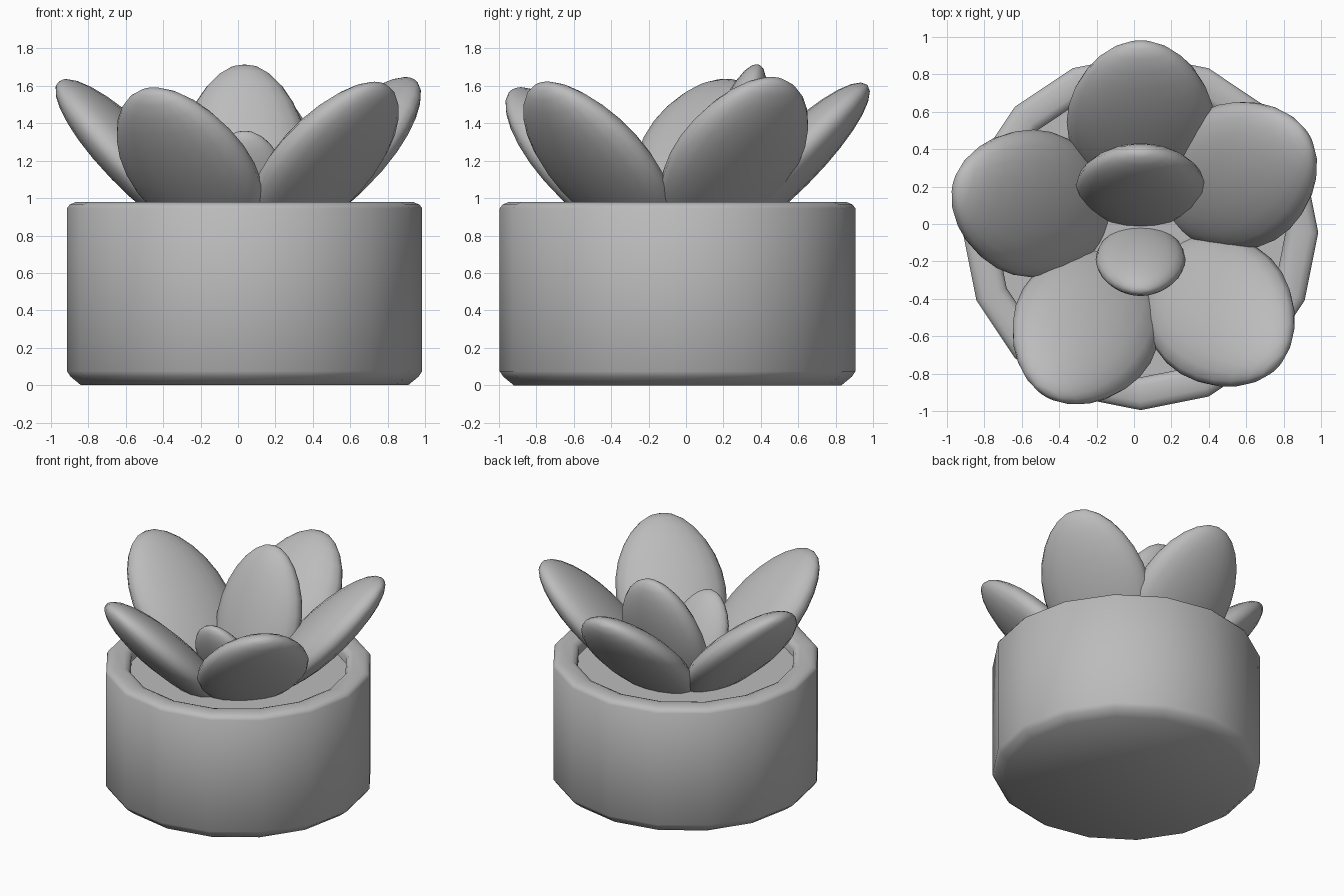
import bpy, bmesh, math
from mathutils import Matrix, Vector

if "Cube" in bpy.data.objects:
    bpy.data.objects.remove(bpy.data.objects["Cube"], do_unlink=True)

CENTRE = Vector((0.035, -0.045, 0))

grey = bpy.data.materials.new("plain_grey")
grey.use_nodes = True
grey.diffuse_color = (0.5, 0.5, 0.5, 1)
grey.node_tree.nodes["Principled BSDF"].inputs["Base Color"].default_value = (0.5, 0.5, 0.5, 1)


def add_object(name, bm, angle):
    bmesh.ops.recalc_face_normals(bm, faces=bm.faces)
    mesh = bpy.data.meshes.new(name)
    bm.to_mesh(mesh)
    bm.free()
    mesh.materials.append(grey)
    obj = bpy.data.objects.new(name, mesh)
    bpy.context.collection.objects.link(obj)
    bpy.ops.object.select_all(action="DESELECT")
    obj.select_set(True)
    bpy.context.view_layer.objects.active = obj
    bpy.ops.object.shade_smooth_by_angle(angle=math.radians(angle))
    return obj


def lathe(name, profile, sides=16):
    """Rings from (radius, height) pairs, capped at both ends."""
    bm = bmesh.new()
    rings = []
    for r, z in profile:
        rings.append([bm.verts.new(CENTRE + Vector((
            r * math.cos(math.tau * i / sides), r * math.sin(math.tau * i / sides), z)))
            for i in range(sides)])
    for low, high in zip(rings, rings[1:]):
        for i in range(sides):
            j = (i + 1) % sides
            bm.faces.new((low[i], low[j], high[j], high[i]))
    bm.faces.new(rings[0])
    bm.faces.new(rings[-1])
    return add_object(name, bm, 50)


def leaf(name, heading, lean, radius, height, size):
    """Flattened egg: lean is its rise above level, size its half length, width, thickness."""
    bm = bmesh.new()
    bmesh.ops.create_uvsphere(bm, u_segments=20, v_segments=14, radius=1)
    for v in bm.verts:
        taper = 1 - 0.1 * v.co.z ** 2
        v.co = Vector((v.co.z * size[0], v.co.y * size[1] * taper, v.co.x * size[2]))
    bm.transform(Matrix.Translation(CENTRE)
                 @ Matrix.Rotation(math.radians(heading), 4, "Z")
                 @ Matrix.Translation((radius, 0, height))
                 @ Matrix.Rotation(math.radians(-lean), 4, "Y"))
    return add_object(name, bm, 80)


# Pot with chamfered foot and rim, and the soil inside
lathe("pot", [(0.875, 0), (0.93, 0.045), (0.95, 0.075), (0.95, 0.945), (0.935, 0.965),
              (0.905, 0.978), (0.82, 0.978), (0.79, 0.965), (0.775, 0.94), (0.775, 0.8)])
lathe("soil", [(0.78, 0.82), (0.78, 0.89)])

# Outer leaves, each turned 75 degrees from the last
for i, rise in enumerate((0, 0.02, -0.025, 0.005, 0.03)):
    leaf(f"outer_leaf_{i + 1}", 90 + 75 * i, 45, 0.59 + rise / 2, 1.18 + rise, (0.6, 0.395, 0.15))

# Inner leaves, back to back
leaf("inner_leaf_large", 90, 71, 0.25, 1.18, (0.565, 0.345, 0.14))
leaf("inner_leaf_small", 270, 62, 0.145, 1.03, (0.37, 0.24, 0.1))
